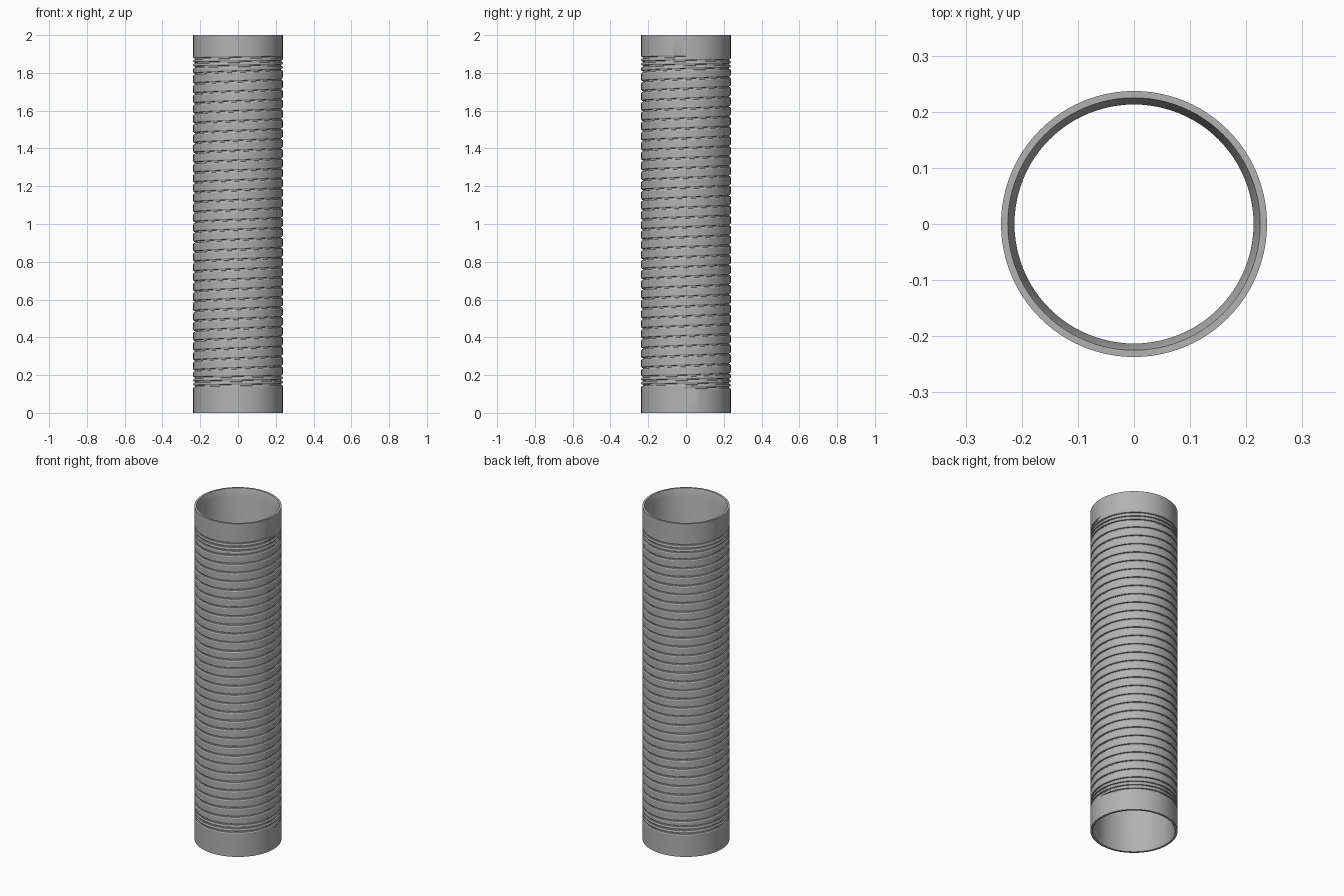
import bpy, bmesh, math

cube = bpy.data.objects.get("Cube")
if cube:
    bpy.data.objects.remove(cube, do_unlink=True)

HEIGHT, OUTER, RIM, BORE = 2.0, 0.237, 0.225, 0.213
SEGMENTS = 96
START, END = 0.13, 1.885          # where the helical groove begins and ends
CLOSED, CLOSE_PITCH, OPEN = 3, 0.022, 31

# Turn heights: tight coils at both ends, even pitch between
open_pitch = (END - START - 2 * CLOSED * CLOSE_PITCH) / OPEN
pitches = [CLOSE_PITCH] * CLOSED + [open_pitch] * OPEN + [CLOSE_PITCH] * CLOSED
heights = [START]
for p in pitches:
    heights.append(heights[-1] + p)
TURNS = len(pitches)

# Groove cross-section: height offset and depth, with rounded shoulders
GROOVE = [(-0.009, 0), (-0.004, 0.003), (-0.003, 0.009),
          (0.003, 0.009), (0.004, 0.003), (0.009, 0)]


def wall_section(fraction):
    """Closed radius/height section of the tube at a fraction of one turn."""
    section = [(RIM, 0), (OUTER, 0)]
    for k in range(TURNS):
        z = heights[k] + fraction * pitches[k]
        fade = 1.0
        if k == 0:
            fade = min(1, fraction * 24)
        elif k == TURNS - 1:
            fade = min(1, (1 - fraction) * 24)
        section += [(OUTER - depth * fade, z + dz) for dz, depth in GROOVE]
    section += [(OUTER, HEIGHT), (RIM, HEIGHT),
                (BORE, HEIGHT - 0.04), (BORE, 0.04)]
    return section


# Grooved tube
bm = bmesh.new()
columns = []
for i in range(SEGMENTS + 1):
    a = 2 * math.pi * i / SEGMENTS
    columns.append([bm.verts.new((r * math.cos(a), r * math.sin(a), z))
                    for r, z in wall_section(i / SEGMENTS)])
for left, right in zip(columns, columns[1:]):
    n = len(left)
    for j in range(n):
        k = (j + 1) % n
        bm.faces.new((left[j], right[j], right[k], left[k]))
bmesh.ops.remove_doubles(bm, verts=bm.verts[:], dist=0.00005)

mesh = bpy.data.meshes.new("grooved_tube")
bm.to_mesh(mesh)
bm.free()
tube = bpy.data.objects.new("grooved_tube", mesh)
bpy.context.collection.objects.link(tube)

# Plain grey
grey = bpy.data.materials.new("plain_grey")
grey.use_nodes = True
colour = (0.45, 0.45, 0.45, 1)
grey.diffuse_color = colour
grey.node_tree.nodes["Principled BSDF"].inputs["Base Color"].default_value = colour
mesh.materials.append(grey)

bpy.ops.object.select_all(action="DESELECT")
tube.select_set(True)
bpy.context.view_layer.objects.active = tube
bpy.ops.object.shade_smooth_by_angle(angle=math.radians(30))
